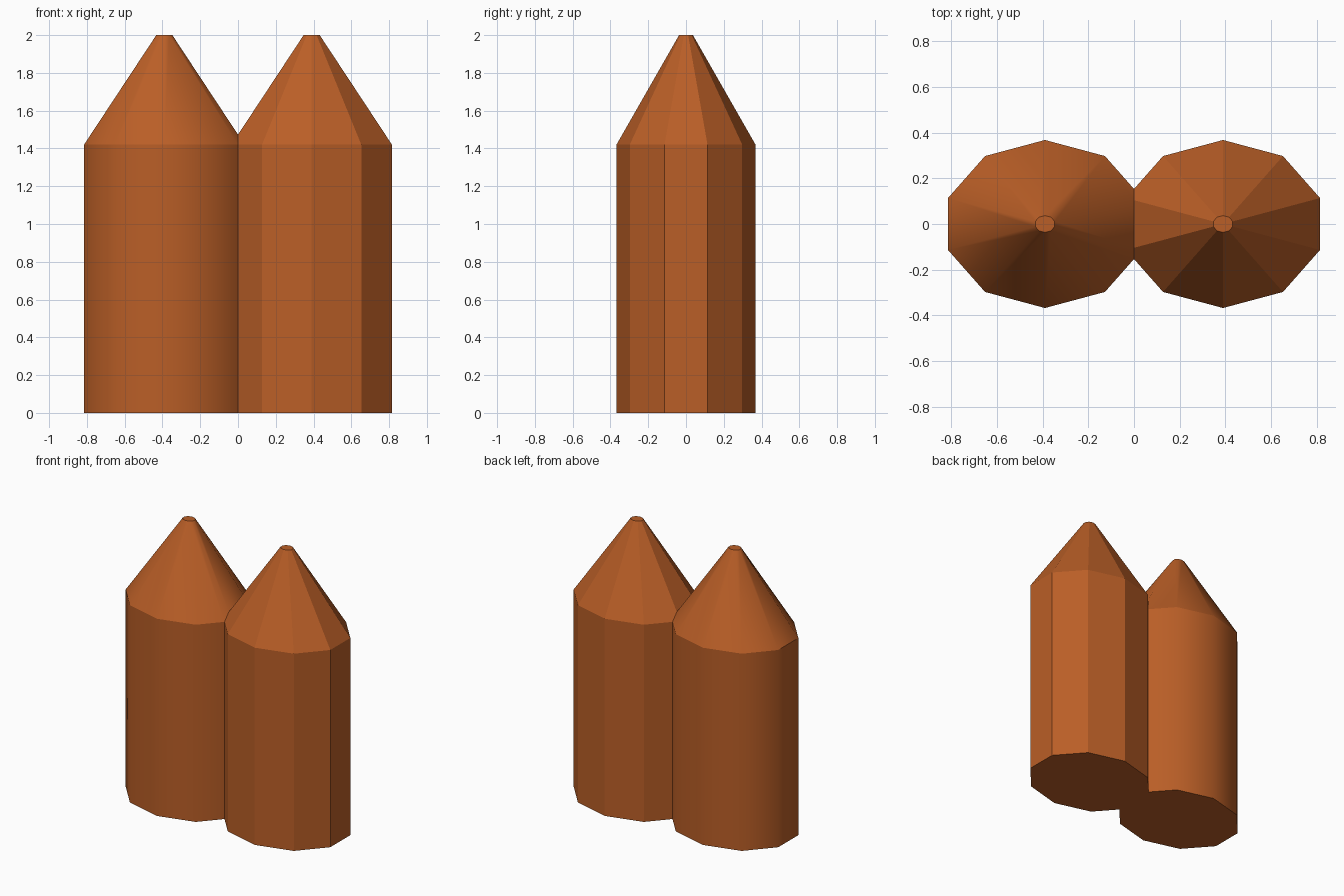
import bpy, bmesh, math

if "Cube" in bpy.data.objects:
    bpy.data.objects.remove(bpy.data.objects["Cube"])

SIDES = 10
CX, RX, RY = 0.39, 0.447, 0.368     # post centre and ellipse radii
RIM_Z, TOP_Z, TIP = 1.42, 2.0, 0.1  # shoulder height, top, tip scale

brown = bpy.data.materials.new("orange_brown")
brown.diffuse_color = (0.49, 0.113, 0.02, 1)
brown.use_nodes = True
brown.node_tree.nodes["Principled BSDF"].inputs["Base Color"].default_value = brown.diffuse_color


def pointed_post(name, side, smooth):
    """Ten-sided post with a cone top, trimmed flat where it meets its twin."""
    bm = bmesh.new()
    rings = []
    for z, s in ((0, 1), (RIM_Z, 1), (TOP_Z, TIP)):
        ring = []
        for i in range(SIDES):
            a = math.pi / 2 + i * math.tau / SIDES
            ring.append(bm.verts.new((side * CX + RX * s * math.cos(a), RY * s * math.sin(a), z)))
        rings.append(ring)
    for low, high in zip(rings, rings[1:]):
        for i in range(SIDES):
            j = (i + 1) % SIDES
            bm.faces.new((low[i], low[j], high[j], high[i])).smooth = smooth
    # base and tip caps
    bm.faces.new(rings[0][::-1])
    bm.faces.new(rings[-1])
    # trim at the middle plane
    bmesh.ops.bisect_plane(bm, geom=bm.verts[:] + bm.edges[:] + bm.faces[:],
                           plane_co=(0, 0, 0), plane_no=(-side, 0, 0), clear_outer=True)
    bm.normal_update()
    # keep shoulder, base and tip edges crisp
    for e in bm.edges:
        if abs(e.verts[0].co.z - e.verts[1].co.z) < 1e-4:
            e.smooth = False
    mesh = bpy.data.meshes.new(name)
    bm.to_mesh(mesh)
    bm.free()
    mesh.materials.append(brown)
    bpy.context.collection.objects.link(bpy.data.objects.new(name, mesh))


pointed_post("left_post", -1, True)
pointed_post("right_post", 1, False)
